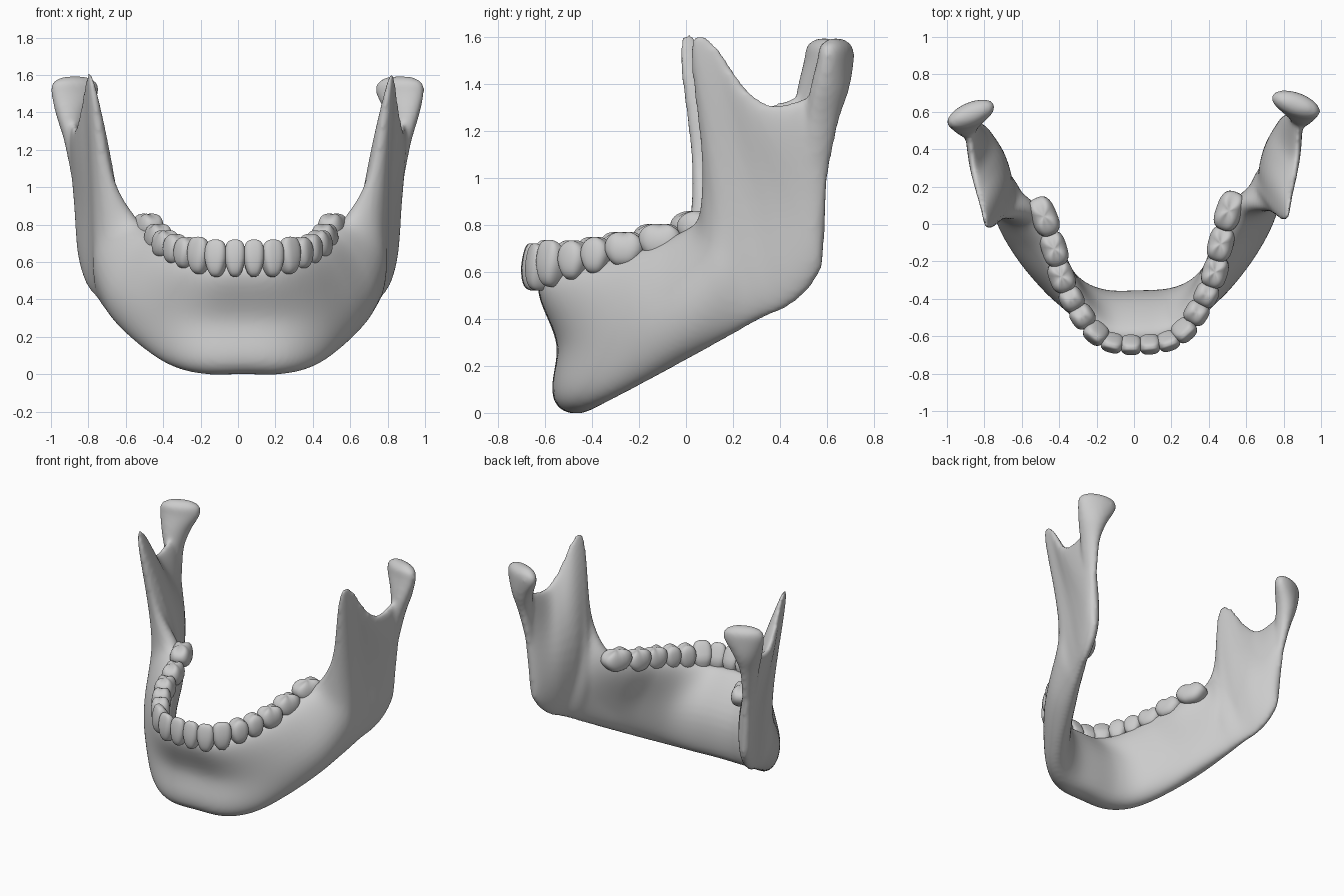
import bpy, bmesh, math
from mathutils import Vector, Matrix

if "Cube" in bpy.data.objects:
    bpy.data.objects.remove(bpy.data.objects["Cube"])

bone = bpy.data.materials.new("bone_grey")
bone.use_nodes = True
bone.diffuse_color = (0.6, 0.6, 0.6, 1)
bone.node_tree.nodes["Principled BSDF"].inputs["Base Color"].default_value = (0.6, 0.6, 0.6, 1)

# Slight natural skew of the whole jaw
SKEW = Matrix.Translation((0.015, 0, 0)) @ Matrix.Rotation(0.03, 4, "Z")


def finish(name, bm):
    """Turn a bmesh into a smooth, skewed object."""
    bmesh.ops.transform(bm, matrix=SKEW, verts=bm.verts)
    bmesh.ops.recalc_face_normals(bm, faces=bm.faces)
    mesh = bpy.data.meshes.new(name)
    bm.to_mesh(mesh)
    bm.free()
    mesh.materials.append(bone)
    mesh.shade_smooth()
    obj = bpy.data.objects.new(name, mesh)
    bpy.context.collection.objects.link(obj)
    return obj


def spline(points, t):
    """Catmull-Rom curve through the points, t from 0 to 1."""
    s = t * (len(points) - 1)
    i = min(int(s), len(points) - 2)
    f = s - i
    b, c = points[i], points[i + 1]
    a = points[i - 1] if i else b * 2 - c
    d = points[i + 2] if i + 2 < len(points) else c * 2 - b
    return (b * 2 + (c - a) * f + (a * 2 - b * 5 + c * 4 - d) * f * f
            + (b * 3 - a - c * 3 + d) * f ** 3) / 2


def rail(half):
    """Mirror half a rail about the chin."""
    right = [Vector(p) for p in half]
    left = [Vector((-p[0], *p[1:])) for p in half[:0:-1]]
    return left + right


def skin(bm, rings):
    """Bridge closed rings of vertices with quads and cap the ends."""
    n = len(rings[0])
    for a, b in zip(rings, rings[1:]):
        for j in range(n):
            k = (j + 1) % n
            bm.faces.new((a[j], a[k], b[k], b[j]))
    bm.faces.new(rings[0])
    bm.faces.new(rings[-1])


# Rails from chin to rear edge: x, y, z, half thickness
lower = rail([(0, -.48, 0, .12), (.2, -.465, 0, .11), (.355, -.38, .035, .085), (.48, -.22, .115, .07),
              (.6, 0, .235, .07), (.69, .18, .335, .06), (.725, .26, .38, .06), (.75, .32, .41, .06),
              (.77, .37, .43, .055), (.79, .43, .465, .055), (.81, .5, .53, .05), (.83, .555, .62, .04)])
middle = rail([(0, -.46, .3, .09), (.2, -.445, .3, .09), (.36, -.36, .31, .09), (.505, -.19, .37, .1),
               (.61, -.02, .46, .105), (.68, .12, .6, .095), (.7, .17, .72, .085), (.725, .2, .88, .07),
               (.74, .27, .91, .072), (.77, .36, .91, .072), (.81, .45, .92, .06), (.855, .57, .95, .04)])
upper = rail([(0, -.61, .58, .06), (.16, -.59, .58, .06), (.29, -.47, .61, .065), (.39, -.27, .67, .075),
              (.47, -.04, .755, .085), (.57, .07, .85, .07), (.69, .06, 1.08, .04), (.79, -.005, 1.56, .025),
              (.82, .08, 1.585, .025), (.85, .21, 1.4, .03), (.87, .35, 1.31, .035), (.885, .6, 1.38, .04)])


def sheet(u, v):
    return spline([spline(r, u) for r in (lower, middle, upper)], v)


# Jaw body and rami: one lofted sheet with rounded edges
bm = bmesh.new()
COLUMNS, ROWS, E = 150, 22, 0.004
rings = []
for i in range(COLUMNS + 1):
    u = i / COLUMNS
    front, back = [], []
    for j in range(ROWS + 1):
        v = (1 - math.cos(math.pi * j / ROWS)) / 2
        p = sheet(u, v)
        along = (sheet(min(u + E, 1), v) - sheet(max(u - E, 0), v)).to_3d()
        up = (sheet(u, min(v + E, 1)) - sheet(u, max(v - E, 0))).to_3d()
        normal = along.cross(up).normalized()
        round_off = math.sqrt(max(0, 1 - abs(2 * v - 1) ** 5))
        end = math.sqrt(max(0.1, 1 - abs(2 * u - 1) ** 50))
        offset = normal * p[3] * round_off * end
        front.append(bm.verts.new(p.to_3d() + offset))
        if 0 < j < ROWS:
            back.append(bm.verts.new(p.to_3d() - offset))
    rings.append(front + back[::-1])
skin(bm, rings)

# Condyles: flared necks ending in wide rounded heads (z, x, y, half width, half depth)
condyle = [Vector(p) for p in [(.9, .845, .53, .02, .03), (1.08, .86, .535, .035, .055),
                               (1.25, .88, .555, .05, .07), (1.38, .885, .585, .085, .08),
                               (1.5, .87, .61, .127, .07), (1.56, .87, .612, .118, .06),
                               (1.592, .87, .612, .06, .022)]]
for side in (-1, 1):
    rings = []
    for i in range(31):
        z, x, y, w, d = spline(condyle, i / 30)
        ring = []
        for j in range(24):
            a = math.tau * j / 24
            dx, dy = w * math.cos(a), d * math.sin(a)
            ring.append(bm.verts.new((side * (x + dx), y + dy - 0.3 * dx, z)))
        rings.append(ring)
    skin(bm, rings)

jaw = finish("jaw_bone", bm)
remesh = jaw.modifiers.new("blend", "REMESH")
remesh.mode = "VOXEL"
remesh.voxel_size = 0.014
remesh.use_smooth_shade = True
smooth = jaw.modifiers.new("soften", "SMOOTH")
smooth.factor = 0.5
smooth.iterations = 8


def tooth(name, x, y, z, width, depth, height, cusps, yaw):
    """Rounded block, narrow at the root, with an edge or cusps on top."""
    bm = bmesh.new()
    bmesh.ops.create_uvsphere(bm, u_segments=32, v_segments=20, radius=1)
    for vert in bm.verts:
        c = vert.co
        for k in range(3):
            c[k] = math.copysign(abs(c[k]) ** 0.7, c[k])
        low, high = max(0, -c.z), max(0, c.z)
        c.x *= width * (1.08 - 0.35 * low)
        c.y *= depth * (1 - (0.15 if cusps else 0.5) * high)
        if cusps:
            bump = math.cos(cusps * math.atan2(c.y, c.x) + math.pi)
            c.z += high * 0.16 * (bump * min(1, Vector((c.x, c.y)).length / width) - 0.3)
        else:
            c.y -= depth * 0.3 * high
        c.z *= height
    place = Matrix.Translation((x, y, z)) @ Matrix.Rotation(yaw, 4, "Z")
    bmesh.ops.transform(bm, matrix=place, verts=bm.verts)
    finish(name, bm)


# Teeth: name, x, y, z, half width, half depth, half height, cusps, yaw
teeth = [("central_incisor", .05, -.645, .62, .052, .055, .1, 0, .05),
         ("lateral_incisor", .15, -.63, .62, .056, .055, .1, 0, .3),
         ("canine", .235, -.575, .635, .06, .062, .1, 0, .7),
         ("first_premolar", .305, -.485, .65, .06, .064, .085, 2, 1),
         ("second_premolar", .36, -.39, .67, .06, .064, .08, 2, 1.1),
         ("first_molar", .41, -.27, .695, .08, .068, .075, 4, 1.25),
         ("second_molar", .445, -.12, .73, .088, .068, .075, 4, 1.3),
         ("third_molar", .495, .055, .785, .1, .07, .075, 4, 1.2)]
for name, x, y, z, width, depth, height, cusps, yaw in teeth:
    for label, side in (("left", 1), ("right", -1)):
        tooth(f"{label}_{name}", side * x, y, z, width, depth, height, cusps, side * yaw)
